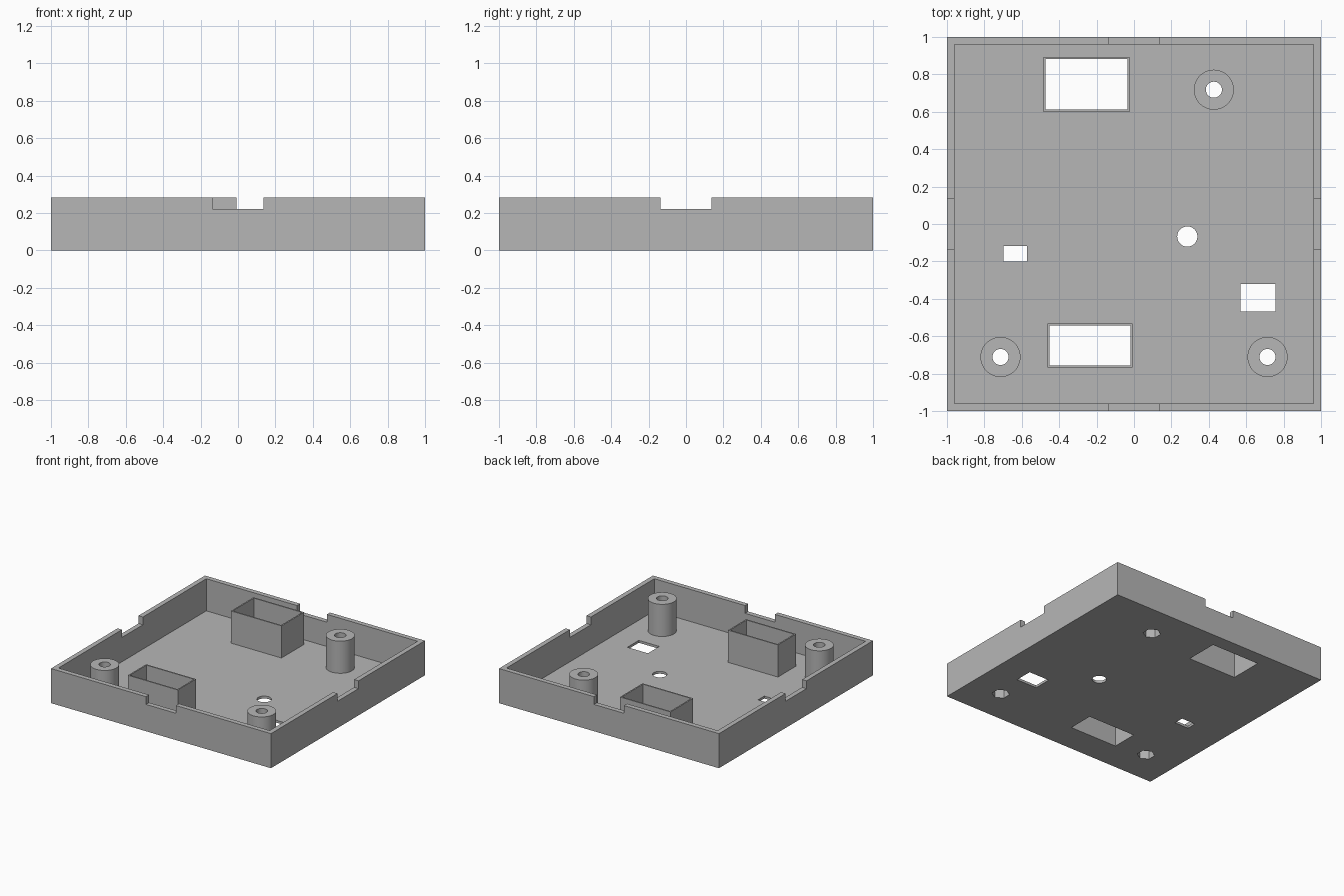
import bpy
import math

default = bpy.data.objects.get("Cube")
if default:
    bpy.data.objects.remove(default, do_unlink=True)

H, FLOOR, WALL = 0.284, 0.02, 0.04      # overall height, floor and wall thickness
NOTCH_HALF, NOTCH_Z = 0.136, 0.22

grey = bpy.data.materials.new("plain grey")
grey.use_nodes = True
colour = (0.47, 0.47, 0.47, 1)
grey.diffuse_color = colour
grey.node_tree.nodes["Principled BSDF"].inputs["Base Color"].default_value = colour


def box(name, x0, x1, y0, y1, z0, z1):
    bpy.ops.mesh.primitive_cube_add(
        size=1, location=((x0 + x1) / 2, (y0 + y1) / 2, (z0 + z1) / 2))
    ob = bpy.context.object
    ob.name = name
    ob.scale = (x1 - x0, y1 - y0, z1 - z0)
    bpy.ops.object.transform_apply(location=True, rotation=True, scale=True)
    ob.data.materials.append(grey)
    return ob


def rod(name, x, y, radius, z0, z1, sides=48, turn=0):
    bpy.ops.mesh.primitive_cylinder_add(
        vertices=sides, radius=radius, depth=z1 - z0,
        location=(x, y, (z0 + z1) / 2), rotation=(0, 0, turn))
    ob = bpy.context.object
    ob.name = name
    bpy.ops.object.transform_apply(location=True, rotation=True, scale=True)
    ob.data.materials.append(grey)
    return ob


def cut(target, cutter):
    """Subtract the cutter from the target, then discard the cutter."""
    cutter.hide_render = True
    mod = target.modifiers.new("cut", "BOOLEAN")
    mod.operation = "DIFFERENCE"
    mod.solver = "EXACT"
    mod.object = cutter
    bpy.ops.object.select_all(action="DESELECT")
    bpy.context.view_layer.objects.active = target
    target.select_set(True)
    bpy.ops.object.modifier_apply(modifier=mod.name)
    bpy.data.objects.remove(cutter, do_unlink=True)


# Open tray with a notch in the middle of each wall
tray = box("tray", -1, 1, -1, 1, 0, H)
inner = 1 - WALL
cut(tray, box("cavity", -inner, inner, -inner, inner, FLOOR, H + 0.2))
n = NOTCH_HALF
cut(tray, box("notch_x", -1.2, 1.2, -n, n, NOTCH_Z, H + 0.2))
cut(tray, box("notch_y", -n, n, -1.2, 1.2, NOTCH_Z, H + 0.2))

# Plain floor openings
cut(tray, box("opening", -0.698, -0.572, -0.2, -0.118, -0.1, 0.1))
cut(tray, box("opening", 0.57, 0.757, -0.468, -0.32, -0.1, 0.1))
cut(tray, rod("opening", 0.285, -0.067, 0.054, -0.1, 0.1))

# Rectangular sleeves, open right through the floor
RIM = 0.011
sleeves = {"back_sleeve": (-0.485, -0.025, 0.6, 0.894),
           "front_sleeve": (-0.463, -0.009, -0.768, -0.532)}
for name, (x0, x1, y0, y1) in sleeves.items():
    sleeve = box(name, x0, x1, y0, y1, FLOOR, H)
    for part in (sleeve, tray):
        cut(part, box("slot", x0 + RIM, x1 - RIM, y0 + RIM, y1 - RIM, -0.1, H + 0.1))

# Screw posts: round bore above, hexagonal nut pocket below
posts = {"front_right_post": (-0.714, -0.711),
         "front_left_post": (0.714, -0.711),
         "back_left_post": (0.427, 0.718)}
for name, (x, y) in posts.items():
    post = rod(name, x, y, 0.107, FLOOR, H)
    for part in (post, tray):
        cut(part, rod("nut_pocket", x, y, 0.067, -0.1, 0.13, 6))
    cut(post, rod("bore", x, y, 0.043, -0.1, H + 0.1, 32))

# Smooth the round walls, keep the edges sharp
bpy.ops.object.select_all(action="DESELECT")
for name in ["tray", *sleeves, *posts]:
    bpy.data.objects[name].select_set(True)
bpy.context.view_layer.objects.active = tray
bpy.ops.object.shade_smooth_by_angle(angle=math.radians(30))
